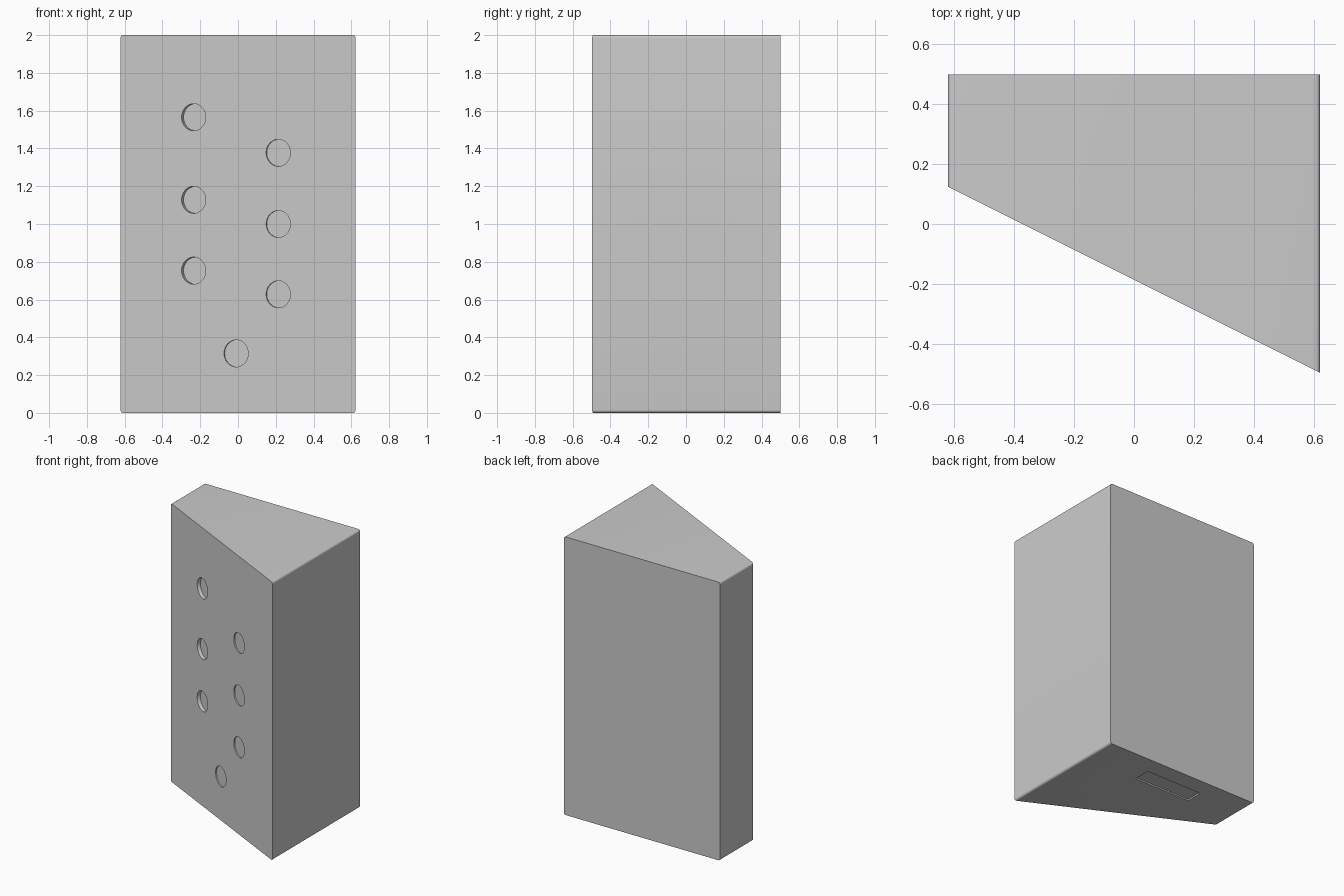
import bpy, bmesh, math
from mathutils import Matrix, Vector

if "Cube" in bpy.data.objects:
    bpy.data.objects.remove(bpy.data.objects["Cube"])

W, H, R = 0.622, 2.0, 0.016
SLOPE = -0.622 / (2 * W)


def front_y(x):
    return -0.186 + SLOPE * x


def make_object(name, bm):
    bmesh.ops.recalc_face_normals(bm, faces=bm.faces)
    mesh = bpy.data.meshes.new(name)
    bm.to_mesh(mesh)
    bm.free()
    obj = bpy.data.objects.new(name, mesh)
    bpy.context.collection.objects.link(obj)
    return obj


# Wedge body: rounded rectangle profile, flat back, slanted front
bm = bmesh.new()
profile = []
for cx, cz, start in ((W - R, H - R, 0), (R - W, H - R, 90), (R - W, R, 180), (W - R, R, 270)):
    for i in range(7):
        a = math.radians(start + i * 15)
        profile.append((cx + R * math.cos(a), cz + R * math.sin(a)))
back = [bm.verts.new((x, 0.5, z)) for x, z in profile]
front = [bm.verts.new((x, front_y(x), z)) for x, z in profile]
bm.faces.new(back)
bm.faces.new(front)
for i in range(len(profile)):
    j = (i + 1) % len(profile)
    bm.faces.new((back[i], back[j], front[j], front[i]))
body = make_object("wedge_body", bm)

# Cutters: round recesses square to the slanted face
inward = Vector((-SLOPE, 1, 0)).normalized()
turn = inward.to_track_quat('Z', 'Y').to_matrix().to_4x4()
holes = [(-0.235, z, 0.024) for z in (1.565, 1.128, 0.753)]
holes += [(0.213, z, 0.008) for z in (1.377, 1.0, 0.628)]
holes += [(-0.01, 0.315, 0.008)]
bm = bmesh.new()
for x, z, depth in holes:
    centre = Vector((x, front_y(x), z)) + inward * (depth - 0.05)
    bmesh.ops.create_cone(bm, cap_ends=True, segments=48, radius1=0.0715, radius2=0.0715,
                          depth=0.1, matrix=Matrix.Translation(centre) @ turn)

# Cutter: shallow slot in the underside
bmesh.ops.create_cube(bm, size=1, matrix=Matrix.Translation((-0.037, 0.308, -0.04))
                      @ Matrix.Diagonal((0.455, 0.125, 0.1, 1)))
cutter = make_object("recess_cutter", bm)
cutter.hide_render = True

# Cut the recesses and finish shading
bpy.context.view_layer.objects.active = body
body.select_set(True)
mod = body.modifiers.new("recesses", 'BOOLEAN')
mod.operation = 'DIFFERENCE'
mod.solver = 'EXACT'
mod.object = cutter
bpy.ops.object.modifier_apply(modifier=mod.name)
bpy.data.objects.remove(cutter, do_unlink=True)
bpy.ops.object.shade_smooth_by_angle(angle=math.radians(30))
